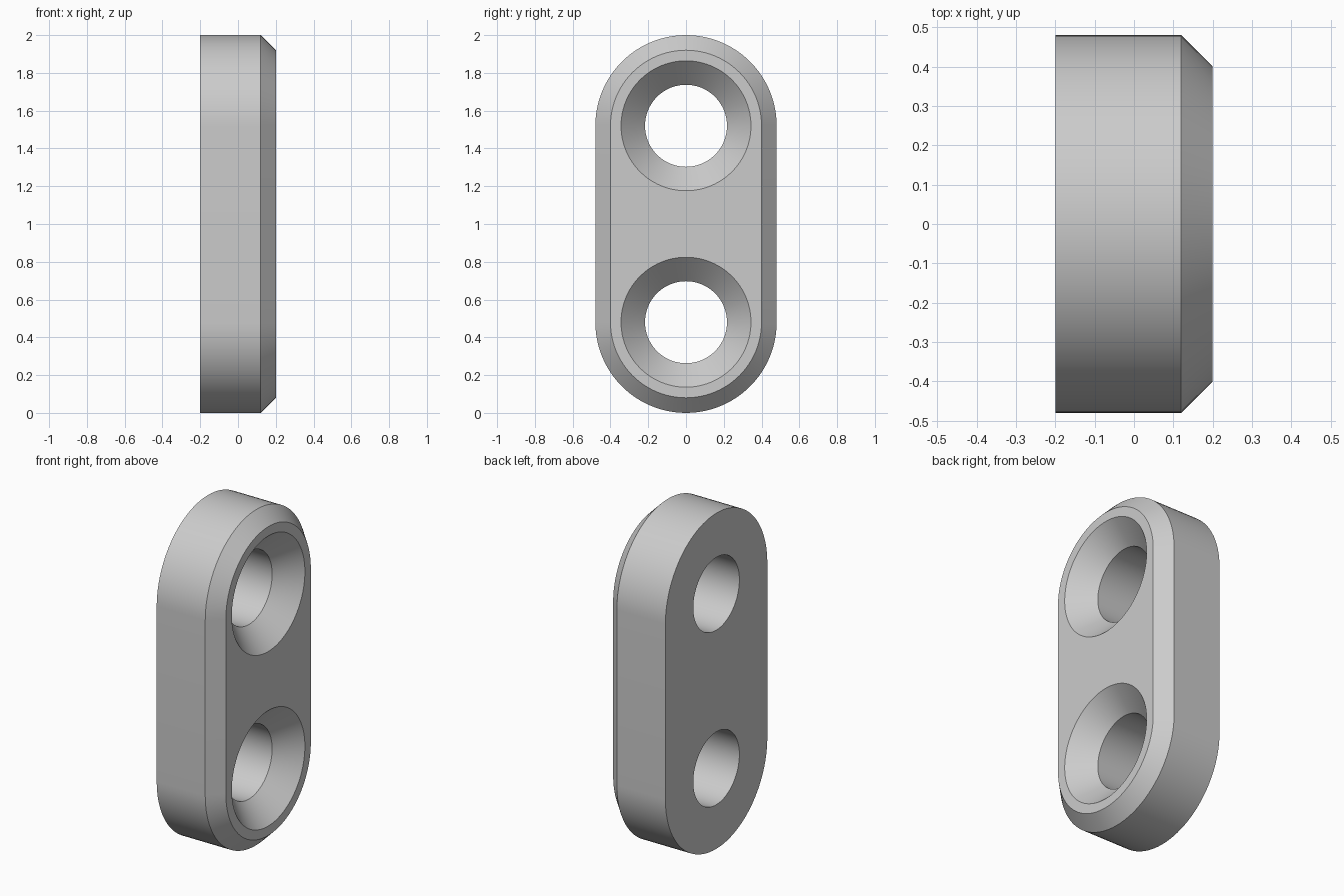
import bpy, bmesh, math

cube = bpy.data.objects.get("Cube")
if cube:
    bpy.data.objects.remove(cube)

BACK, SHOULDER, FRONT = -0.2, 0.12, 0.2   # plate depth along x
RADIUS, CHAMFER = 0.48, 0.08
HOLE_R, SINK_R = 0.217, 0.344             # straight bore and countersink
HOLES = (0.48, 1.52)
STEPS = 48                                # segments per half circle

bm = bmesh.new()


def ring(x, radius, low, high):
    """Rounded outline in the yz plane; low == high gives a circle."""
    pts = []
    for i in range(STEPS + 1):
        a = math.pi * i / STEPS
        pts.append((x, radius * math.cos(a), high + radius * math.sin(a)))
    for i in range(STEPS + 1):
        a = math.pi * (1 + i / STEPS)
        pts.append((x, radius * math.cos(a), low + radius * math.sin(a)))
    if low == high:
        del pts[-1], pts[STEPS]
    return [bm.verts.new(p) for p in pts]


def loft(rings):
    """Join successive outlines with quads."""
    for a, b in zip(rings, rings[1:]):
        for i in range(len(a)):
            j = (i + 1) % len(a)
            bm.faces.new((a[i], a[j], b[j], b[i]))


def cap(outlines):
    """Fill a flat face, leaving the inner outlines open."""
    edges = [bm.edges.get((r[i - 1], r[i])) for r in outlines for i in range(len(r))]
    bmesh.ops.triangle_fill(bm, use_beauty=True, use_dissolve=False, edges=edges)


# Outer wall and front chamfer
body = [ring(BACK, RADIUS, *HOLES), ring(SHOULDER, RADIUS, *HOLES),
        ring(FRONT, RADIUS - CHAMFER, *HOLES)]
loft(body)

# Countersunk screw holes
backs, fronts = [body[0]], [body[-1]]
for z in HOLES:
    hole = [ring(BACK, HOLE_R, z, z),
            ring(FRONT - (SINK_R - HOLE_R), HOLE_R, z, z),
            ring(FRONT, SINK_R, z, z)]
    loft(hole)
    backs.append(hole[0])
    fronts.append(hole[-1])

# Flat back and front faces
cap(backs)
cap(fronts)
bmesh.ops.recalc_face_normals(bm, faces=bm.faces)

mesh = bpy.data.meshes.new("mounting_plate")
bm.to_mesh(mesh)
bm.free()
plate = bpy.data.objects.new("mounting_plate", mesh)
bpy.context.collection.objects.link(plate)

# Plain grey finish
grey = bpy.data.materials.new("light_grey")
grey.use_nodes = True
colour = (0.6, 0.6, 0.6, 1)
grey.diffuse_color = colour
grey.node_tree.nodes["Principled BSDF"].inputs["Base Color"].default_value = colour
mesh.materials.append(grey)

# Smooth curves, crisp edges
bpy.ops.object.select_all(action="DESELECT")
plate.select_set(True)
bpy.context.view_layer.objects.active = plate
bpy.ops.object.shade_smooth_by_angle(angle=math.radians(30))
